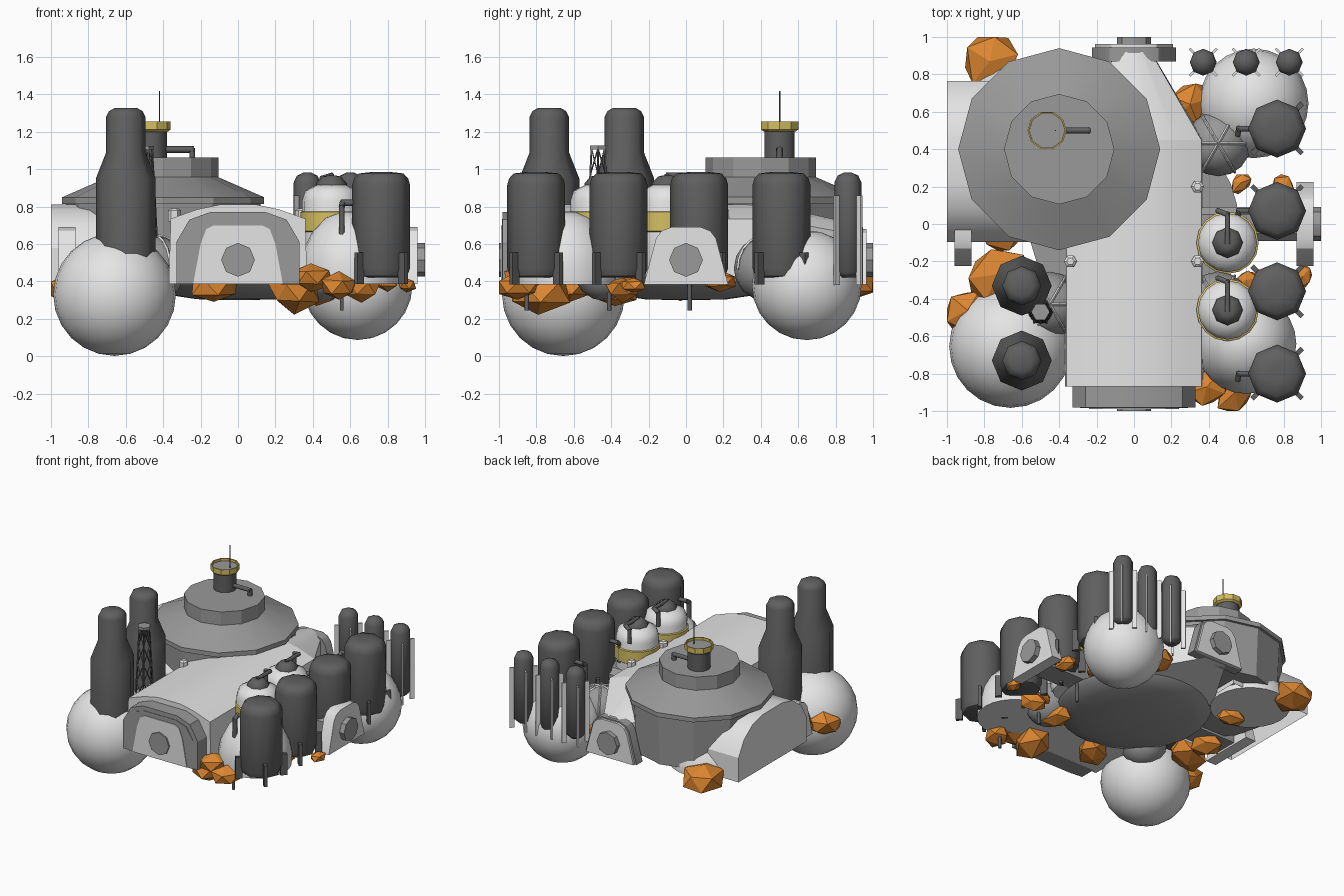
import bpy, bmesh, math, random
from mathutils import Vector, Matrix

random.seed(4)
if "Cube" in bpy.data.objects:
    bpy.data.objects.remove(bpy.data.objects["Cube"])


def material(name, r, g, b):
    m = bpy.data.materials.new(name)
    m.use_nodes = True
    m.diffuse_color = (r, g, b, 1)
    m.node_tree.nodes["Principled BSDF"].inputs["Base Color"].default_value = (r, g, b, 1)
    return m


LIGHT = material("light grey", .78, .78, .78)
MID = material("mid grey", .32, .32, .32)
DARK = material("dark grey", .115, .115, .115)
GOLD = material("gold", .66, .52, .12)
ORANGE = material("orange crystal", .72, .24, .03)


def finish(name, bm, mat, angle=30):
    bmesh.ops.recalc_face_normals(bm, faces=bm.faces)
    me = bpy.data.meshes.new(name)
    bm.to_mesh(me)
    bm.free()
    me.materials.append(mat)
    if angle:
        me.shade_smooth()
        me.set_sharp_from_angle(angle=math.radians(angle))
    ob = bpy.data.objects.new(name, me)
    bpy.context.collection.objects.link(ob)
    return ob


def loft(bm, rings):
    """Skin a list of equal closed rings and cap both ends."""
    vs = [[bm.verts.new(p) for p in ring] for ring in rings]
    n = len(vs[0])
    for a, b in zip(vs, vs[1:]):
        for i in range(n):
            bm.faces.new((a[i], a[(i + 1) % n], b[(i + 1) % n], b[i]))
    bm.faces.new(vs[0])
    bm.faces.new(vs[-1])


def lathe(name, x, y, profile, mat, n=8, angle=50):
    """Round part from (radius, height) pairs."""
    bm = bmesh.new()
    loft(bm, [[(x + r * math.cos(math.tau * i / n), y + r * math.sin(math.tau * i / n), z)
               for i in range(n)] for r, z in profile])
    return finish(name, bm, mat, angle)


def prism(name, half, near, far, mat, turn=0, shift=0, scale=1, fall=1, hollow=False):
    """Mirrored (u, z) outline run outward along -y, then turned about z."""
    pts = half + [(-u, z) for u, z in reversed(half)]
    base = half[0][1]
    bm = bmesh.new()
    loft(bm, [[(u * s + shift, -d, base + (z - base) * f) for u, z in pts]
              for d, s, f in ((near, 1, 1), (far, scale, fall))])
    if hollow:
        floor = [f for f in bm.faces if all(abs(v.co.z - base) < .001 for v in f.verts)]
        bmesh.ops.delete(bm, geom=floor, context='FACES')
    bm.transform(Matrix.Rotation(math.radians(turn), 4, 'Z'))
    return finish(name, bm, mat)


def rod(name, points, r, mat, n=6):
    """Straight tubes joined through the given points."""
    bm = bmesh.new()
    for a, b in zip(points, points[1:]):
        a, b = Vector(a), Vector(b)
        d = b - a
        m = Matrix.Translation((a + b) / 2) @ d.to_track_quat('Z', 'Y').to_matrix().to_4x4()
        bmesh.ops.create_cone(bm, cap_ends=True, segments=n, radius1=r, radius2=r,
                              depth=d.length + r, matrix=m)
    return finish(name, bm, mat, 61)


def ball(name, c, r, mat, seg=24):
    bm = bmesh.new()
    bmesh.ops.create_uvsphere(bm, u_segments=seg, v_segments=seg // 2, radius=r,
                              matrix=Matrix.Translation(c))
    return finish(name, bm, mat)


def box(name, c, size, turn, mat):
    bm = bmesh.new()
    bmesh.ops.create_cube(bm, size=1, matrix=Matrix.Translation(c)
                          @ Matrix.Rotation(turn, 4, 'Z') @ Matrix.Diagonal((*size, 1)))
    return finish(name, bm, mat)


# Main hull with a tapered tail, and the shallow belly
hull = [(.37, .385), (.36, .735), (.22, .785), (.1, .81)]
prism("hull", hull, -.45, .87, LIGHT)
prism("hull_tail", hull, -.45, -.92, LIGHT, scale=.25, fall=.75)
lathe("belly", 0, 0, [(.56, .4), (.54, .375), (.42, .335), (.22, .305), (.05, .3)], MID, 32)
for x, y in ((.34, .2), (.34, -.2), (-.34, -.2)):
    lathe("hull_bolt", x, y, [(.035, .72), (.035, .78), (.02, .79)], LIGHT, 6, 20)

# Front airlock
prism("front_airlock_frame", [(.33, .385), (.33, .61), (.26, .73), (.15, .77)], .85, .98, MID)
prism("front_airlock_rim", [(.29, .385), (.29, .61), (.23, .705), (.14, .735)], .97, .984, MID)
prism("front_airlock_door", [(.24, .385), (.2, .6), (.17, .68), (.13, .7)], .97, .989, LIGHT)

# Rear and side airlocks
panel = [(.225, .385), (.16, .63), (.13, .67), (.08, .69)]
prism("rear_airlock_frame", panel, .87, .945, MID, 180)
prism("rear_airlock_door", [(u * .93, z - .01 * (z > .4)) for u, z in panel], .94, .963, LIGHT, 180)
for turn in (90, -90):
    prism("side_airlock", panel, .87, .96, LIGHT, turn)
    prism("side_corridor", [(.09, .4), (.09, .56), (.05, .6)], .3, .88, MID, turn)
hatch = [(.09 * math.cos(math.radians(a)), .515 + .09 * math.sin(math.radians(a)))
         for a in (-90, -45, 0, 45, 89)]
for turn in (0, 90, 180, 270):
    prism("airlock_hatch", hatch, .93, .994 if turn == 270 else 1, MID, turn)

# Arched side wing, open underneath
prism("side_wing", [(.43, .385), (.43, .58), (.36, .7), (.25, .78), (.12, .81)],
      .3, 1.0, LIGHT, -90, -.335, hollow=True)

# Stepped drum with mast
dx, dy = -.4, .4
lathe("drum_body", dx, dy, [(.5, .42), (.52, .82)], MID, 12, 20)
lathe("drum_roof", dx, dy, [(.54, .815), (.54, .85), (.295, .957)], MID, 12, 20)
lathe("drum_turret", dx, dy, [(.295, .95), (.295, 1.063)], MID, 12, 20)
mx, my = -.465, .5
lathe("mast", mx, my, [(.085, 1.05), (.085, 1.225)], DARK, 10)
lathe("mast_ring", mx, my, [(.088, 1.2), (.105, 1.212), (.105, 1.255), (.097, 1.255), (.097, 1.225)],
      GOLD, 10, 20)
lathe("mast_top", mx, my, [(.096, 1.21), (.096, 1.235)], MID, 10)
rod("antenna", [(-.42, my, 1.2), (-.42, my, 1.415)], .004, DARK)
rod("mast_pipe", [(mx, my, 1.105), (-.245, my, 1.105), (-.245, my, 1.06)], .018, DARK)

# Corner spheres and flat-based domes
ball("large_sphere", (-.66, -.655, .33), .328, LIGHT)
ball("rear_sphere", (.64, .645, .38), .293, LIGHT)
lathe("front_dome", .6, -.64, [(.265, .385), (.268, .48), (.25, .57), (.2, .67), (.13, .74),
                               (.05, .77), (.01, .774)], LIGHT, 24, 40)
lathe("rear_dome", -.61, .58, [(.29, .38), (.29, .45), (.22, .55)], LIGHT, 24, 40)

# Ribbed joints linking the hull to its corners
for sx, sy in ((1, 1), (-1, -1), (1, -1)):
    c = Vector((.45 * sx, .43 * sy, .47))
    ball("joint_ball", c, .175, MID, 16)
    for k in range(3):
        a = k * math.pi / 3
        arc = [c + .177 * Vector((math.cos(a) * math.cos(t), math.sin(a) * math.cos(t), math.sin(t)))
               for t in (math.pi * i / 10 for i in range(11))]
        rod("joint_rib", arc, .008, LIGHT, 4)

# Row of dark storage tanks with feet and feed pipes
for y in (-.8, -.36, .07, .51):
    x = .765
    lathe("storage_tank", x, y, [(.11, .42), (.14, .43), (.155, .47), (.155, .915),
                                 (.145, .95), (.12, .977), (.05, .985)], DARK)
    for k in range(4):
        a = math.pi / 4 + k * math.pi / 2
        box("tank_foot", (x + .165 * math.cos(a), y + .165 * math.sin(a), .47),
            (.05, .025, .17), a, DARK)
    rod("feed_pipe", [(x - .12, y, .82), (.56, y, .82), (.555, y - .03, .8), (.555, y - .03, .66)], .017, DARK)
    rod("drain_pipe", [(.555, y - .05, .25), (.555, y - .05, .45)], .012, DARK)

# Banded light tanks
for y in (-.1, -.46):
    x = .5
    lathe("banded_tank", x, y, [(.14, .4), (.158, .45), (.158, .83), (.14, .885), (.08, .915), (.06, .917)],
          LIGHT, 16)
    lathe("tank_band", x, y, [(.16, .665), (.167, .67), (.167, .77), (.16, .775)], GOLD, 16)
    lathe("tank_cap", x, y, [(.082, .9), (.082, .925), (.05, .96), (.03, .965)], DARK)
    rod("cap_pipe", [(x, y, .94), (x, y, .965), (x, y + .15, .965), (x - .05, y + .17, .95),
                     (x - .05, y + .17, .85)], .016, DARK)

# Slim bottles with guide rails
for x in (.37, .6, .83):
    y = .865
    lathe("slim_bottle", x, y, [(.04, .42), (.072, .45), (.072, .93), (.055, .965), (.02, .982)], DARK)
    for k in range(4):
        a = math.pi / 4 + k * math.pi / 2
        box("bottle_rail", (x + .085 * math.cos(a), y + .085 * math.sin(a), .62),
            (.035, .012, .48), a, LIGHT)

# Tall chimneys
for y in (-.33, -.73):
    lathe("chimney", -.6, y, [(.16, .45), (.16, .95), (.105, 1.09), (.105, 1.28),
                              (.09, 1.31), (.06, 1.327)], DARK)

# Lattice tower
tx, ty, n = -.5, -.47, 6
levels = [(.07 - .03 * i / 4, .55 + .14 * i) for i in range(5)]


def post(i, level):
    r, z = levels[level]
    a = math.tau * i / n
    return (tx + r * math.cos(a), ty + r * math.sin(a), z)


for i in range(n):
    rod("lattice_leg", [post(i, 0), post(i, 4)], .006, DARK, 4)
    for k in range(4):
        rod("lattice_brace", [post(i, k), post(i + 1, k + 1)], .004, DARK, 4)
        rod("lattice_brace", [post(i + 1, k), post(i, k + 1)], .004, DARK, 4)
lathe("lattice_cap", tx, ty, [(.05, 1.105), (.05, 1.125)], MID, 6)

# Orange crystals clustered around the underside (x, y, z, size)
for x, y, z, s in ((-.77, .87, .4, .18), (-.73, -.27, .41, .16), (-.89, -.46, .36, .13), (-.71, -.03, .38, .13),
                   (-.57, .41, .36, .1), (-.13, -.62, .37, .14), (.3, -.79, .34, .16), (.39, -.87, .42, .12),
                   (.54, -.9, .37, .12), (.66, -.34, .36, .1), (.42, -.38, .34, .12), (.9, -.28, .38, .06),
                   (.3, .64, .41, .12), (.57, .22, .41, .06), (.8, .18, .4, .08), (.6, -.3, .4, .06)):
    bm = bmesh.new()
    bmesh.ops.create_icosphere(bm, subdivisions=1, radius=s)
    turn = Matrix.Rotation(random.uniform(0, 6), 3, 'Z')
    for v in bm.verts:
        p = v.co * random.uniform(.85, 1.15)
        v.co = turn @ Vector((p.x * 1.1, p.y * .85, p.z * .65)) + Vector((x, y, z))
        v.co.x = max(v.co.x, -1)
        v.co.y = min(max(v.co.y, -1), 1)
    finish("crystal", bm, ORANGE, 0)
